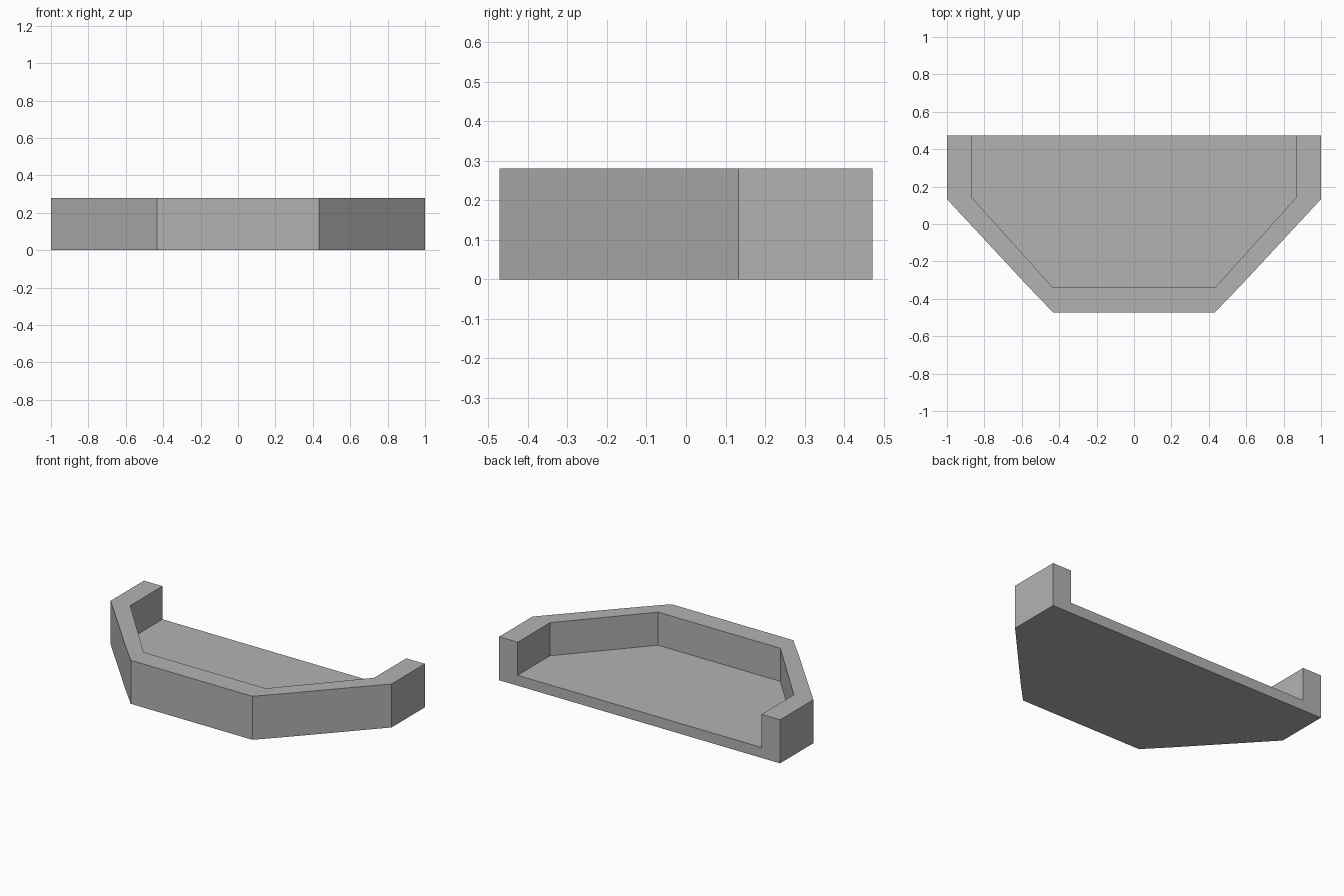
import bpy
import bmesh

cube = bpy.data.objects.get("Cube")
if cube:
    bpy.data.objects.remove(cube, do_unlink=True)

HEIGHT = 0.28
FLOOR = 0.067

grey = bpy.data.materials.new("plain grey")
grey.use_nodes = True
colour = (0.45, 0.45, 0.45, 1)
grey.diffuse_color = colour
grey.node_tree.nodes["Principled BSDF"].inputs["Base Color"].default_value = colour


def prism(name, outline, bottom, top):
    """Extrude a closed outline from bottom to top."""
    bm = bmesh.new()
    base = bm.faces.new([bm.verts.new((x, y, bottom)) for x, y in outline])
    moved = bmesh.ops.extrude_face_region(bm, geom=[base])["geom"]
    verts = [v for v in moved if isinstance(v, bmesh.types.BMVert)]
    bmesh.ops.translate(bm, verts=verts, vec=(0, 0, top - bottom))
    bmesh.ops.recalc_face_normals(bm, faces=bm.faces)
    mesh = bpy.data.meshes.new(name)
    bm.to_mesh(mesh)
    bm.free()
    mesh.materials.append(grey)
    obj = bpy.data.objects.new(name, mesh)
    bpy.context.collection.objects.link(obj)
    return obj


def mirrored(half):
    """Complete a right-hand half outline with its mirror image."""
    return half + [(-x, y) for x, y in reversed(half)]


# Tray body: straight front, angled corners, short sides
outer = mirrored([(0.433, -0.472), (0.568, -0.332), (1, 0.133), (1, 0.472)])
tray = prism("tray", outer, 0, HEIGHT)

# Recess: leaves the floor and rim, runs out through the open back
inner = mirrored([(0.435, -0.338), (0.868, 0.143), (0.868, 0.7)])
cutter = prism("recess_cutter", inner, FLOOR, HEIGHT + 0.2)
cutter.hide_render = True

bpy.context.view_layer.objects.active = tray
cut = tray.modifiers.new("recess", "BOOLEAN")
cut.operation = "DIFFERENCE"
cut.solver = "EXACT"
cut.object = cutter
bpy.ops.object.modifier_apply(modifier=cut.name)
bpy.data.objects.remove(cutter, do_unlink=True)
